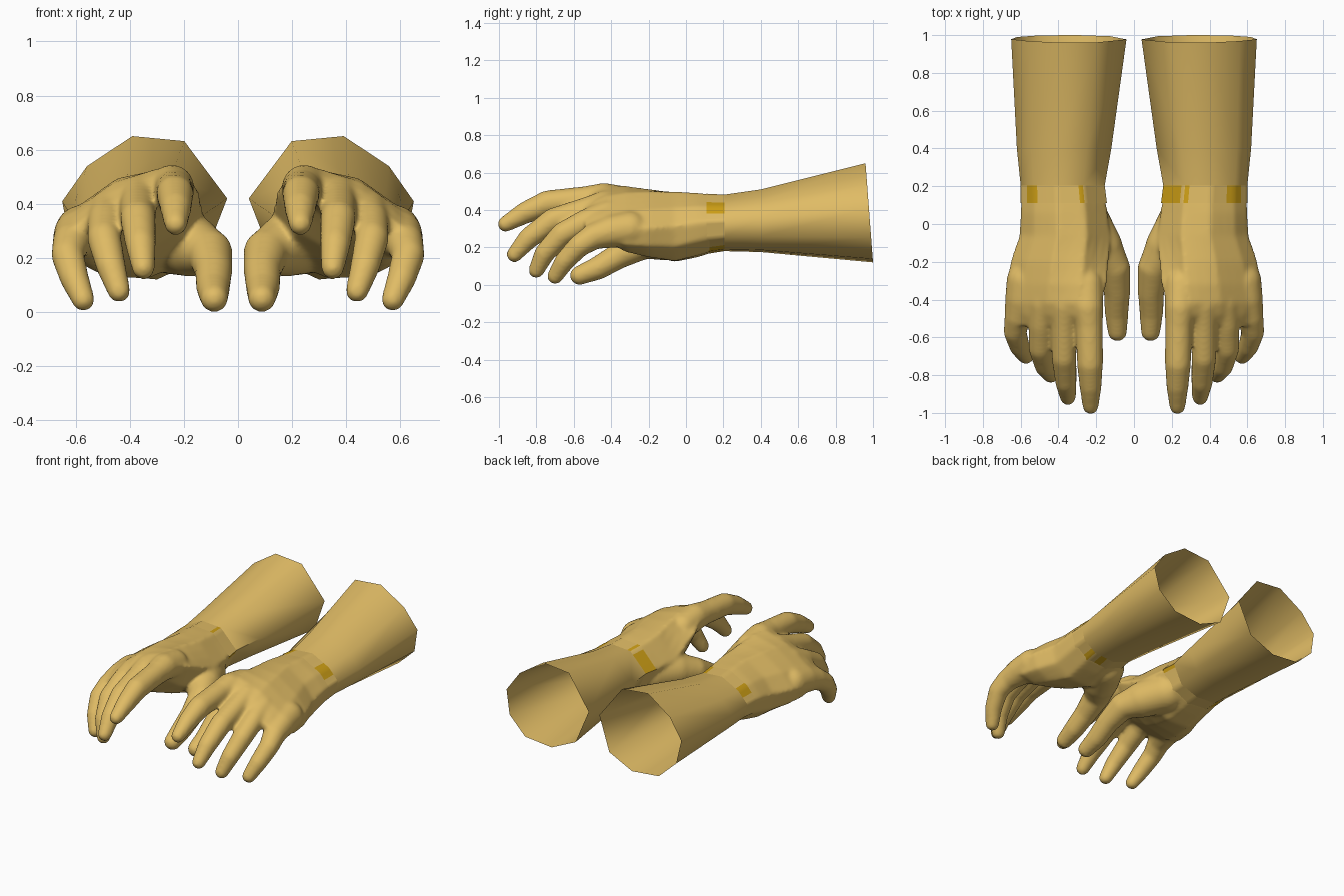
import bpy, bmesh, math
from mathutils import Vector

if "Cube" in bpy.data.objects:
    bpy.data.objects.remove(bpy.data.objects["Cube"], do_unlink=True)


def material(name, color):
    m = bpy.data.materials.new(name)
    m.diffuse_color = (*color, 1)
    m.use_nodes = True
    bsdf = m.node_tree.nodes["Principled BSDF"]
    bsdf.inputs["Base Color"].default_value = (*color, 1)
    return m


SKIN = material("warm tan", (0.745, 0.5, 0.13))
GOLD = material("deep gold", (0.62, 0.35, 0.008))

# Nine-sided arm cross-section, thumb side first, running over the top
PROFILE = [(-1, .13), (-.48, .93), (.15, 1), (.7, .58), (1, .09),
           (.9, -.5), (.5, -.93), (-.15, -1), (-.72, -.7)]


def outline(steps):
    pts = []
    for i, a in enumerate(PROFILE):
        b = PROFILE[(i + 1) % len(PROFILE)]
        for k in range(steps):
            pts.append(Vector(a).lerp(Vector(b), k / steps))
    return pts


def loft(bm, side, sections, steps=1, closed=False):
    """Skin rings given as (y, x_min, x_max, z_min, z_max, tilt, slant)."""
    rings = []
    for y, x0, x1, z0, z1, tilt, slant in sections:
        cx, hx, cz, hz = (x0 + x1) / 2, (x1 - x0) / 2, (z0 + z1) / 2, (z1 - z0) / 2
        rings.append([bm.verts.new((side * (cx + hx * p.x), y - slant * p.y,
                                    cz + hz * p.y - tilt * hx * p.x))
                      for p in outline(steps)])
    n = len(rings[0])
    faces = [bm.faces.new((a[i], a[(i + 1) % n], b[(i + 1) % n], b[i]))
             for a, b in zip(rings, rings[1:]) for i in range(n)]
    if closed:
        faces += [bm.faces.new(rings[0]), bm.faces.new(rings[-1])]
    bmesh.ops.recalc_face_normals(bm, faces=faces)
    return faces


def limb(bm, side, joints):
    """Chain of balls joined by tapered cylinders."""
    nodes = [(Vector((side * x, y, z)), r) for x, y, z, r in joints]
    for p, r in nodes:
        ball = bmesh.ops.create_icosphere(bm, subdivisions=3, radius=r)
        bmesh.ops.translate(bm, verts=ball["verts"], vec=p)
    for (a, ra), (b, rb) in zip(nodes, nodes[1:]):
        d = b - a
        bone = bmesh.ops.create_cone(bm, cap_ends=True, segments=24, radius1=ra,
                                     radius2=rb, depth=d.length)
        turn = d.to_track_quat("Z", "Y").to_matrix()
        bmesh.ops.rotate(bm, verts=bone["verts"], matrix=turn)
        bmesh.ops.translate(bm, verts=bone["verts"], vec=(a + b) / 2)


def finish(bm, name, mats, angle=None):
    mesh = bpy.data.meshes.new(name)
    bm.to_mesh(mesh)
    bm.free()
    for m in mats:
        mesh.materials.append(m)
    ob = bpy.data.objects.new(name, mesh)
    bpy.context.collection.objects.link(ob)
    if angle:
        bpy.ops.object.select_all(action="DESELECT")
        ob.select_set(True)
        bpy.context.view_layer.objects.active = ob
        bpy.ops.object.shade_smooth_by_angle(angle=math.radians(angle))
    return ob


FOREARM = [(.98, .04, .65, .12, .65, 0, .02),
           (.40, .12, .62, .175, .51, 0, 0),
           (.205, .155, .60, .18, .482, 0, 0)]
BAND = [(.205, .155, .60, .18, .482, 0, 0),
        (.11, .143, .60, .165, .487, 0, 0)]
PALM = [(.15, .15, .597, .174, .482, 0, 0),
        (.06, .137, .603, .146, .492, 0, 0),
        (-.06, .125, .607, .120, .500, .05, 0),
        (-.2, .13, .655, .155, .505, .16, 0),
        (-.32, .14, .675, .20, .505, .28, 0),
        (-.42, .17, .675, .265, .492, .38, 0),
        (-.48, .20, .65, .31, .465, .40, 0),
        (-.54, .24, .61, .34, .42, .38, 0)]

# Joint positions and radii: x, y, z, radius
DIGITS = {
    "index": [(.25, -.32, .44, .085), (.245, -.44, .462, .083), (.237, -.54, .455, .072),
              (.233, -.74, .436, .069), (.23, -.86, .385, .059), (.23, -.965, .325, .043)],
    "middle": [(.36, -.32, .41, .08), (.365, -.43, .425, .08), (.37, -.54, .398, .068),
               (.37, -.71, .345, .066), (.36, -.84, .25, .057), (.35, -.917, .162, .043)],
    "ring": [(.47, -.32, .37, .08), (.475, -.42, .375, .078), (.49, -.53, .34, .067),
             (.495, -.66, .272, .063), (.47, -.755, .17, .055), (.44, -.80, .077, .043)],
    "little": [(.58, -.30, .30, .095), (.595, -.40, .285, .088), (.615, -.49, .26, .071),
               (.63, -.57, .21, .061), (.605, -.65, .125, .054), (.572, -.70, .045, .043)],
    "thumb": [(.25, .02, .26, .12), (.175, -.12, .245, .115), (.105, -.23, .22, .085),
              (.09, -.36, .155, .07), (.092, -.47, .09, .063), (.088, -.57, .05, .052)],
}

# Gold panels on the wrist bands: profile edge -> steps along that edge
STEPS = 6
PANELS = {1: {0: range(0, 5), 1: range(0, 1), 2: range(4, 6), 3: range(0, 3),
              5: range(4, 6), 6: range(2, 4)},
          -1: {1: range(0, 1), 2: range(5, 6), 3: range(0, 3), 5: range(2, 5),
               8: range(5, 6)}}

for side, label in ((1, "left"), (-1, "right")):
    # Open sleeve-like forearm
    bm = bmesh.new()
    loft(bm, side, FOREARM)
    finish(bm, label + "_forearm", [SKIN], 65)

    # Wrist band with gold panels
    bm = bmesh.new()
    for i, f in enumerate(loft(bm, side, BAND, STEPS)):
        edge, step = divmod(i, STEPS)
        f.material_index = int(step in PANELS[side].get(edge, ()))
    finish(bm, label + "_wrist_band", [SKIN, GOLD], 65)

    # Palm and digits fused into one smooth skin
    bm = bmesh.new()
    loft(bm, side, PALM, 3, closed=True)
    for joints in DIGITS.values():
        limb(bm, side, joints)
    hand = finish(bm, label + "_hand", [SKIN])
    fuse = hand.modifiers.new("fuse", "REMESH")
    fuse.mode = "VOXEL"
    fuse.voxel_size = 0.011
    fuse.use_smooth_shade = True
    soften = hand.modifiers.new("soften", "SMOOTH")
    soften.factor = 0.5
    soften.iterations = 12
